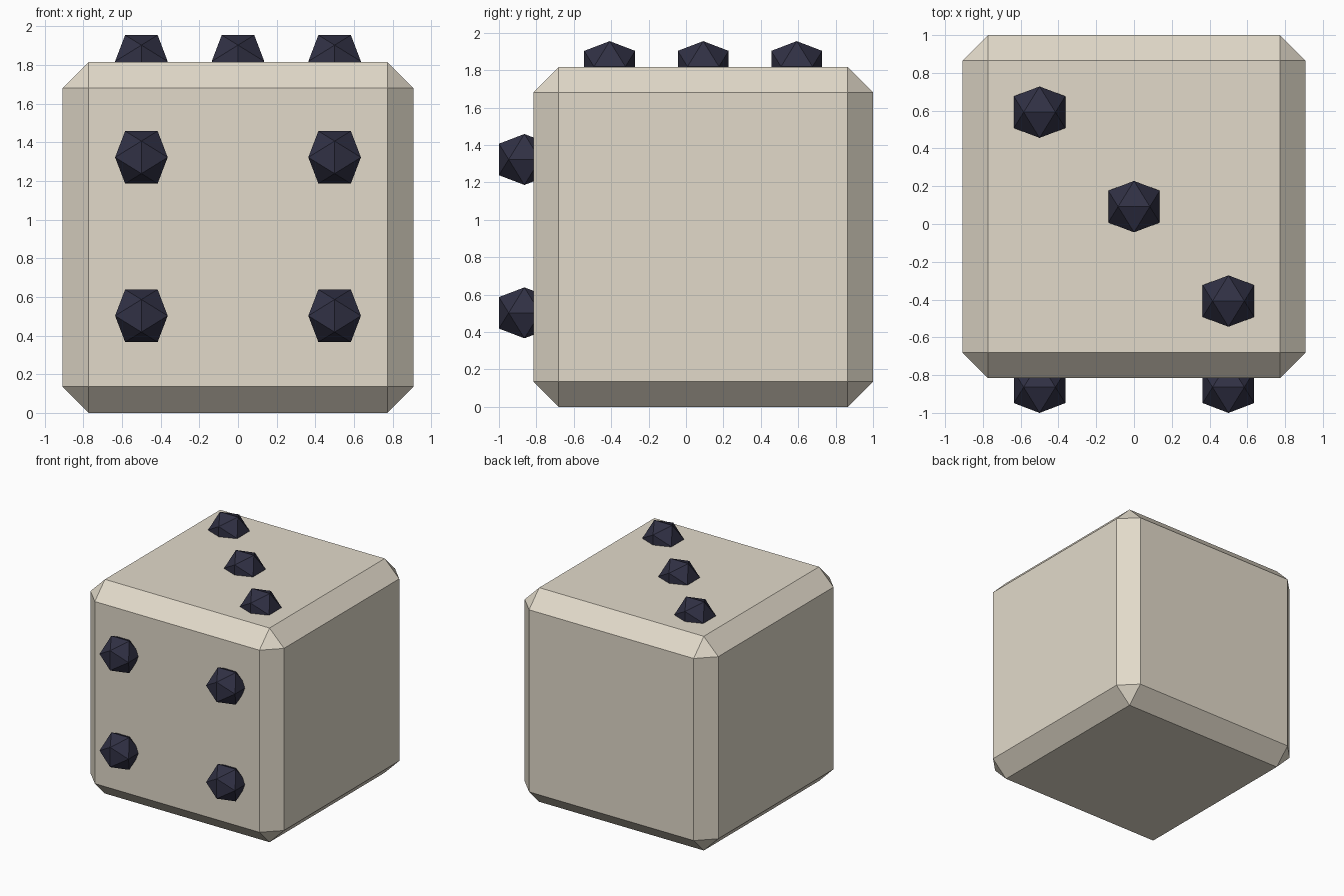
import bpy
import bmesh
from math import sqrt

if "Cube" in bpy.data.objects:
    bpy.data.objects.remove(bpy.data.objects["Cube"], do_unlink=True)


def make_material(name, rgb):
    mat = bpy.data.materials.new(name)
    mat.use_nodes = True
    colour = (*rgb, 1.0)
    mat.diffuse_color = colour
    mat.node_tree.nodes["Principled BSDF"].inputs["Base Color"].default_value = colour
    return mat


ivory = make_material("warm ivory", (0.76, 0.70, 0.59))
navy = make_material("dark navy", (0.03, 0.03, 0.058))

SIDE = 1.817
CENTRE_Y = 0.092
CENTRE_Z = SIDE / 2


def add_object(name, bm, mat, location):
    mesh = bpy.data.meshes.new(name)
    bm.to_mesh(mesh)
    bm.free()
    mesh.materials.append(mat)
    obj = bpy.data.objects.new(name, mesh)
    obj.location = location
    bpy.context.collection.objects.link(obj)
    return obj


# Die body: a cube with chamfered edges and corners
bm = bmesh.new()
bmesh.ops.create_cube(bm, size=SIDE)
body = add_object("die_body", bm, ivory, (0, CENTRE_Y, CENTRE_Z))
chamfer = body.modifiers.new("chamfer", "BEVEL")
chamfer.width = 0.136
chamfer.segments = 1
chamfer.limit_method = "NONE"


# Pip: an icosahedron with one edge straight up, from three golden rectangles
def add_pip(name, location, radius=0.16):
    golden = (1 + sqrt(5)) / 2
    k = radius / sqrt(1 + golden ** 2)
    bm = bmesh.new()
    for a in (-k, k):
        for b in (-k * golden, k * golden):
            for co in ((a, 0, b), (0, b, a), (b, a, 0)):
                bm.verts.new(co)
    bmesh.ops.convex_hull(bm, input=bm.verts[:])
    bmesh.ops.recalc_face_normals(bm, faces=bm.faces[:])
    return add_object(name, bm, navy, location)


# Three pips in a diagonal on the top
for i, offset in enumerate((-0.5, 0, 0.5)):
    add_pip(f"top_pip_{i + 1}", (offset, CENTRE_Y - offset, SIDE + 0.002))

# Four pips on the front
for side, x in (("right", -0.5), ("left", 0.5)):
    for level, dz in (("lower", -0.41), ("upper", 0.41)):
        add_pip(f"front_pip_{level}_{side}", (x, -0.864, CENTRE_Z + 0.004 + dz))
